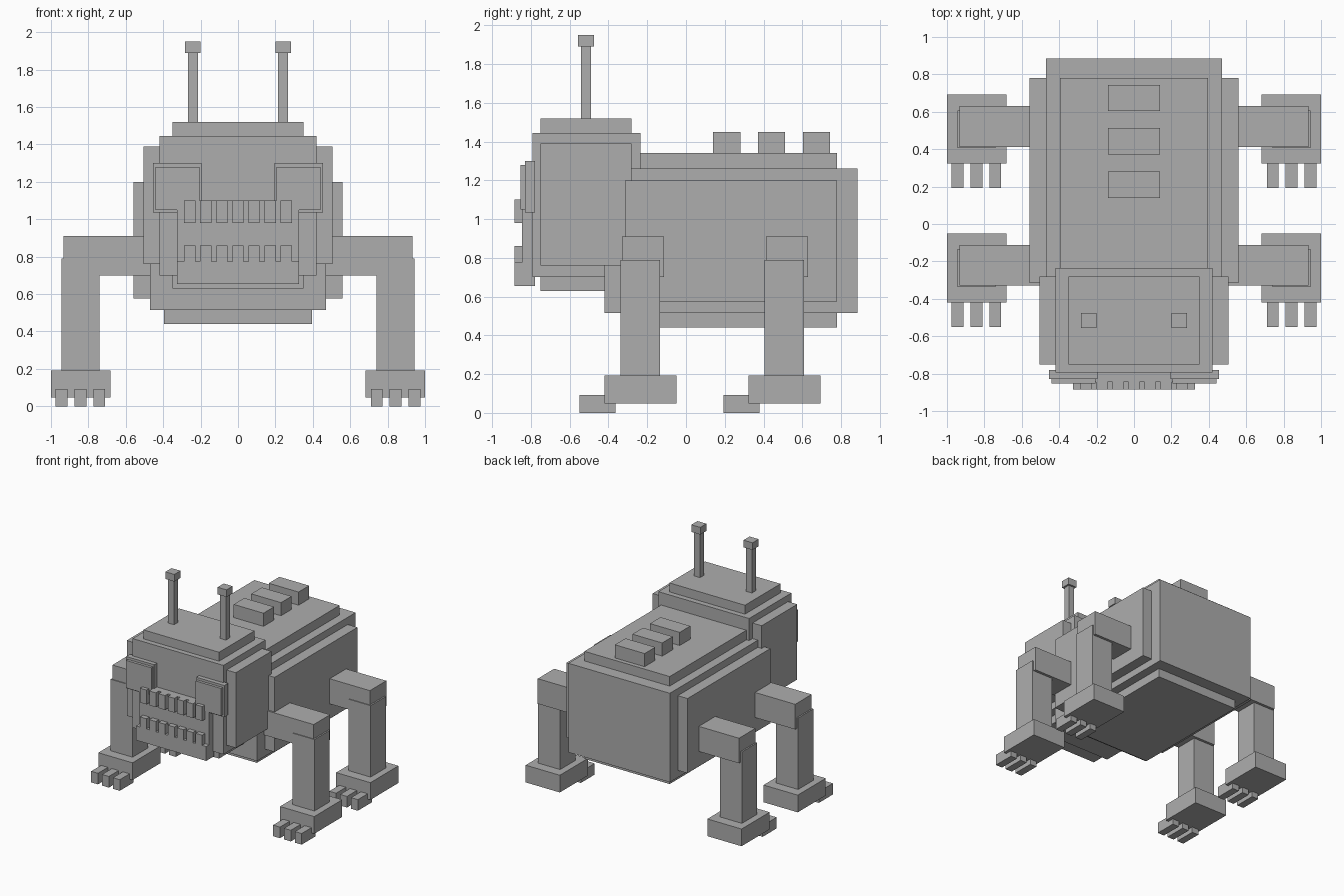
import bpy

if "Cube" in bpy.data.objects:
    bpy.data.objects.remove(bpy.data.objects["Cube"], do_unlink=True)

GREY = (0.42, 0.42, 0.42, 1.0)
grey = bpy.data.materials.new("plain_grey")
grey.use_nodes = True
grey.diffuse_color = GREY
grey.node_tree.nodes["Principled BSDF"].inputs["Base Color"].default_value = GREY


def box(name, x, y, z):
    """Axis-aligned block from (min, max) ranges."""
    spans = (x, y, z)
    bpy.ops.mesh.primitive_cube_add(size=1)
    ob = bpy.context.object
    ob.name = name
    for v in ob.data.vertices:
        v.co = [(lo + hi) / 2 + c * (hi - lo) for c, (lo, hi) in zip(v.co, spans)]
    ob.data.materials.append(grey)
    return ob


def wide(name, half, y, z):
    """Block centred on x = 0."""
    return box(name, (-half, half), y, z)


def pair(name, x, y, z):
    """Matching blocks on the left (+x) and right (-x)."""
    box("left_" + name, x, y, z)
    box("right_" + name, (-x[1], -x[0]), y, z)


# Body core with raised plates on the sides, back and belly
wide("body", 0.47, (-0.42, 0.885), (0.515, 1.26))
wide("body_side_plates", 0.56, (-0.315, 0.78), (0.575, 1.20))
wide("body_back_and_belly_plates", 0.395, (-0.315, 0.78), (0.44, 1.34))

# Back ridges
for i in range(3):
    y = 0.14 + 0.232 * i
    wide(f"back_ridge_{i + 1}", 0.138, (y, y + 0.14), (1.33, 1.45))

# Head core with raised plates
wide("head", 0.42, (-0.793, -0.235), (0.70, 1.445))
wide("head_side_plates", 0.505, (-0.75, -0.28), (0.76, 1.39))
wide("head_top_and_chin_plates", 0.35, (-0.75, -0.28), (0.63, 1.52))

# Eyes
pair("eye_frame", (0.195, 0.455), (-0.83, -0.78), (1.035, 1.30))
pair("eye", (0.205, 0.44), (-0.853, -0.80), (1.05, 1.28))

# Muzzle, jaw and teeth
wide("muzzle", 0.325, (-0.845, -0.78), (0.70, 1.10))
wide("jaw", 0.325, (-0.885, -0.78), (0.655, 0.775))
for i in range(7):
    x = 0.086 * (i - 3)
    span = (x - 0.03, x + 0.03)
    box(f"upper_tooth_{i + 1}", span, (-0.885, -0.83), (0.98, 1.10))
    box(f"lower_tooth_{i + 1}", span, (-0.885, -0.83), (0.76, 0.86))

# Antennae
pair("antenna_stem", (0.213, 0.267), (-0.542, -0.49), (1.50, 1.90))
pair("antenna_tip", (0.20, 0.283), (-0.556, -0.475), (1.89, 1.95))

# Legs: shoulder, shin, foot and three toes each
for name, y in (("front", 0.0), ("rear", 0.743)):
    pair(name + "_shoulder", (0.45, 0.932), (y - 0.33, y - 0.113), (0.70, 0.91))
    pair(name + "_shin", (0.74, 0.944), (y - 0.337, y - 0.135), (0.15, 0.79))
    pair(name + "_foot", (0.683, 1.0), (y - 0.42, y - 0.05), (0.048, 0.192))
    for i, x in enumerate((0.71, 0.811, 0.912)):
        pair(f"{name}_toe_{i + 1}", (x, x + 0.063), (y - 0.55, y - 0.365), (0.0, 0.093))
